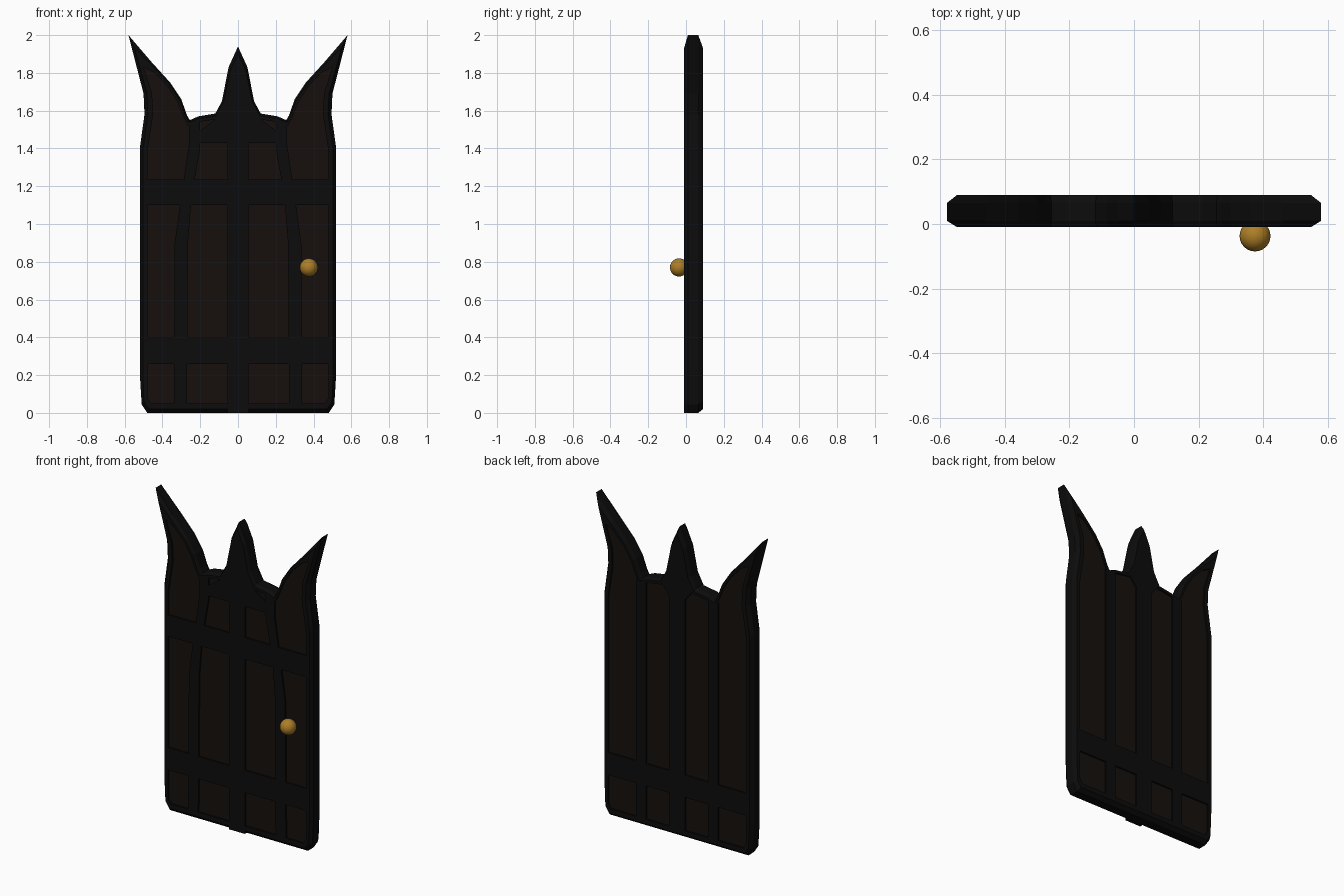
import bpy, bmesh

if "Cube" in bpy.data.objects:
    bpy.data.objects.remove(bpy.data.objects["Cube"])


def material(name, rgb):
    m = bpy.data.materials.new(name)
    m.diffuse_color = (*rgb, 1)
    m.use_nodes = True
    m.node_tree.nodes["Principled BSDF"].inputs["Base Color"].default_value = m.diffuse_color
    return m


IRON = material("dark_iron", (0.0035, 0.0035, 0.0035))
WOOD = material("dark_wood", (0.008, 0.005, 0.0037))
BRASS = material("brass", (0.42, 0.21, 0.02))


def finish(name, bm, mats):
    bmesh.ops.recalc_face_normals(bm, faces=bm.faces)
    me = bpy.data.meshes.new(name)
    bm.to_mesh(me)
    bm.free()
    for m in mats:
        me.materials.append(m)
    ob = bpy.data.objects.new(name, me)
    bpy.context.collection.objects.link(ob)
    return ob


def mirrored(half):
    """Close a left half profile (starts and ends on x = 0)."""
    return half + [(-x, z) for x, z in half[-2:0:-1]]


def plate(name, pts, y0, y1):
    """Flat iron strip: x/z polygon extruded from y0 to y1."""
    bm = bmesh.new()
    a = [bm.verts.new((x, y0, z)) for x, z in pts]
    b = [bm.verts.new((x, y1, z)) for x, z in pts]
    bm.faces.new(a)
    bm.faces.new(b[::-1])
    n = len(pts)
    for i in range(n):
        j = (i + 1) % n
        bm.faces.new((a[i], b[i], b[j], a[j]))
    return finish(name, bm, [IRON])


def rect(x0, x1, z0, z1):
    return [(x0, z0), (x1, z0), (x1, z1), (x0, z1)]


# Door leaf: chamfered iron rim around recessed wooden faces
outer = mirrored([(0, 0), (-.48, 0), (-.51, .045), (-.52, .21), (-.52, 1.4),
                  (-.495, 1.58), (-.50, 1.69), (-.58, 2.0), (-.46, 1.86),
                  (-.36, 1.75), (-.30, 1.66), (-.27, 1.575), (-.255, 1.55),
                  (-.21, 1.57), (-.12, 1.585), (-.085, 1.65), (-.05, 1.83),
                  (0, 1.94)])
inner = mirrored([(0, .05), (-.46, .05), (-.48, .08), (-.48, .21), (-.48, 1.38),
                  (-.45, 1.58), (-.455, 1.69), (-.50, 1.83), (-.44, 1.80),
                  (-.37, 1.725), (-.32, 1.645), (-.29, 1.57), (-.265, 1.52),
                  (-.21, 1.54), (-.11, 1.555), (-.06, 1.65), (-.03, 1.78),
                  (0, 1.85)])
section = [(1, 0), (1, -.01), (.4, -.01), (0, .01),
           (0, .065), (.4, .09), (1, .09), (1, .08)]
bm = bmesh.new()
loops = [[bm.verts.new((a[0] + (b[0] - a[0]) * t, y, a[1] + (b[1] - a[1]) * t))
          for a, b in zip(outer, inner)] for t, y in section]
n = len(outer)
for p, q in zip(loops, loops[1:]):
    for i in range(n):
        j = (i + 1) % n
        bm.faces.new((p[i], p[j], q[j], q[i]))
for loop in (loops[0], loops[-1]):
    bm.faces.new(loop).material_index = 1
finish("door_leaf", bm, [IRON, WOOD])

# Centre strip with filled middle spike, front and back
spike = [(-.055, 1.5), (-.11, 1.57), (-.07, 1.65), (-.035, 1.79), (0, 1.87)]
for side, z0, y0, y1 in (("front", 0, -.01, .03), ("back", .04, .06, .09)):
    plate("centre_strip_" + side, mirrored([(0, z0), (-.055, z0)] + spike), y0, y1)

# Curved side strips and arch braces on the front, straight strips on the back
curve = [(-.34, .03), (-.27, .03), (-.265, .9), (-.245, 1.15), (-.20, 1.4),
         (-.20, 1.55), (-.26, 1.54), (-.26, 1.42), (-.30, 1.15), (-.335, .9)]
brace = [(-.03, 1.43), (-.20, 1.43), (-.22, 1.42), (-.22, 1.48), (-.09, 1.575), (-.03, 1.6)]
for side, s in (("left", 1), ("right", -1)):
    plate("front_strip_" + side, [(s * x, z) for x, z in curve], -.01, .02)
    plate("arch_brace_" + side, [(s * x, z) for x, z in brace], -.01, .02)
    plate("back_strip_" + side, [(s * x, z) for x, z in rect(-.285, -.215, .04, 1.54)], .06, .09)

# Horizontal bands (the lower one shows on both faces)
plate("upper_band", rect(-.5, .5, 1.10, 1.235), -.01, .02)
plate("lower_band", rect(-.5, .5, .26, .40), -.01, .09)

# Round knob
bm = bmesh.new()
bmesh.ops.create_uvsphere(bm, u_segments=24, v_segments=16, radius=.048)
for f in bm.faces:
    f.smooth = True
knob = finish("knob", bm, [BRASS])
knob.location = (.375, -.037, .77)
